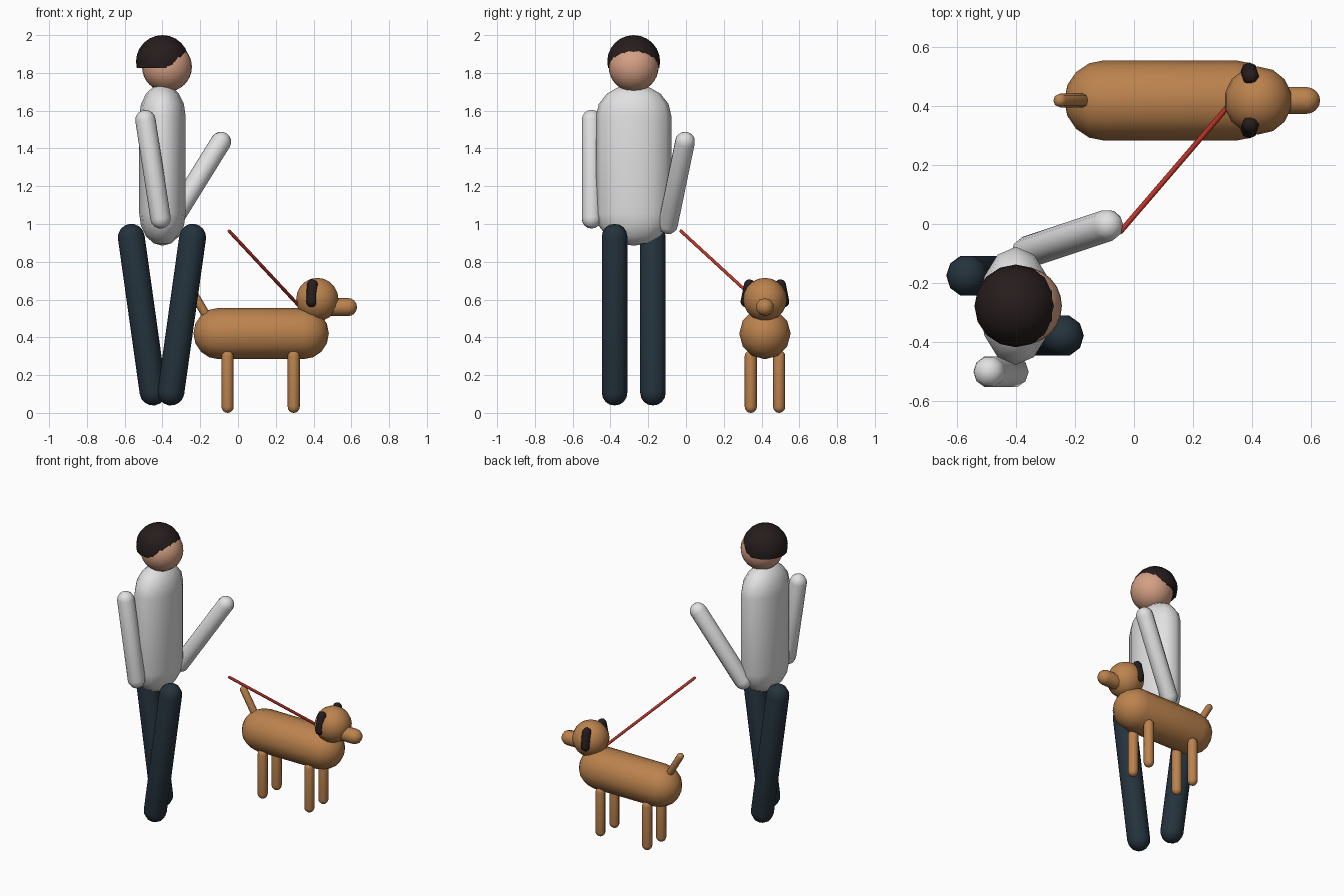
import bpy
import bmesh
from math import pi, sin, cos
from mathutils import Vector, Matrix

cube = bpy.data.objects.get("Cube")
if cube:
    bpy.data.objects.remove(cube, do_unlink=True)


def material(name, rgb):
    m = bpy.data.materials.new(name)
    m.use_nodes = True
    m.diffuse_color = (*rgb, 1)
    m.node_tree.nodes["Principled BSDF"].inputs["Base Color"].default_value = (*rgb, 1)
    return m


shirt = material("shirt grey", (0.75, 0.75, 0.75))
trousers = material("trouser navy", (0.018, 0.033, 0.046))
skin = material("skin", (0.66, 0.35, 0.23))
dark = material("dark brown", (0.02, 0.012, 0.012))
fur = material("tan fur", (0.50, 0.225, 0.075))
red = material("leash red", (0.5, 0.035, 0.022))


def finish(name, bm, mat):
    bmesh.ops.recalc_face_normals(bm, faces=bm.faces)
    for f in bm.faces:
        f.smooth = True
    mesh = bpy.data.meshes.new(name)
    bm.to_mesh(mesh)
    bm.free()
    mesh.materials.append(mat)
    obj = bpy.data.objects.new(name, mesh)
    bpy.context.collection.objects.link(obj)
    return obj


def capsule(name, a, b, r, mat, sides=10, rings=4, squash=(1, 1, 1)):
    """Round-ended tube between cap centres a and b."""
    a, b = Vector(a), Vector(b)
    half = (b - a).length / 2 / squash[2]
    # Half profile: bottom cap followed by top cap
    angles = [-pi / 2 + i * pi / 2 / rings for i in range(1, rings + 1)]
    profile = [(r * cos(t), r * sin(t) - half) for t in angles]
    profile += [(d, -z) for d, z in reversed(profile)]
    bm = bmesh.new()
    loops = [[bm.verts.new((d * cos(2 * pi * k / sides), d * sin(2 * pi * k / sides), z))
              for k in range(sides)] for d, z in profile]
    tips = [bm.verts.new((0, 0, s * (half + r))) for s in (-1, 1)]
    for k in range(sides):
        n = (k + 1) % sides
        for lo, hi in zip(loops, loops[1:]):
            bm.faces.new((lo[k], lo[n], hi[n], hi[k]))
        bm.faces.new((tips[0], loops[0][n], loops[0][k]))
        bm.faces.new((tips[1], loops[-1][k], loops[-1][n]))
    turn = Vector((0, 0, 1)).rotation_difference(b - a).to_matrix().to_4x4()
    bm.transform(Matrix.Translation((a + b) / 2) @ turn @ Matrix.Diagonal((*squash, 1)))
    return finish(name, bm, mat)


def ball(name, centre, r, mat, sides=16, rings=12, cut=None):
    """Sphere, optionally trimmed flat below height cut."""
    bm = bmesh.new()
    bmesh.ops.create_uvsphere(bm, u_segments=sides, v_segments=rings, radius=r,
                              matrix=Matrix.Translation(centre))
    if cut is not None:
        geom = bm.verts[:] + bm.edges[:] + bm.faces[:]
        res = bmesh.ops.bisect_plane(bm, geom=geom, plane_co=(0, 0, cut),
                                     plane_no=(0, 0, 1), clear_inner=True)
        rim = [e for e in res["geom_cut"] if isinstance(e, bmesh.types.BMEdge)]
        bmesh.ops.split_edges(bm, edges=rim)
        bmesh.ops.holes_fill(bm, edges=[e for e in bm.edges if e.is_boundary], sides=0)
    return finish(name, bm, mat)


# Walker: torso, head and hair
capsule("torso", (-0.4, -0.277, 1.055), (-0.4, -0.277, 1.57), 0.2, shirt,
        sides=12, squash=(0.615, 1, 0.85))
ball("head", (-0.376, -0.277, 1.832), 0.132, skin, sides=24, rings=16)
hair = ball("hair", (-0.4, -0.277, 1.86), 0.14, dark, sides=16, rings=12, cut=1.825)
for p in hair.data.polygons:
    if p.normal.z < -0.95:
        p.use_smooth = False

# Walker: limbs
capsule("right_arm", (-0.41, -0.5, 1.03), (-0.49, -0.5, 1.55), 0.054, shirt)
capsule("left_arm", (-0.36, -0.095, 1.0), (-0.09, -0.005, 1.435), 0.054, shirt)
capsule("right_leg", (-0.355, -0.378, 0.11), (-0.24, -0.378, 0.93), 0.071, trousers)
capsule("left_leg", (-0.45, -0.175, 0.11), (-0.565, -0.175, 0.93), 0.071, trousers)

# Dog: body, head, snout and tail
mid = 0.418
capsule("dog_body", (-0.1, mid, 0.42), (0.345, mid, 0.42), 0.136, fur, sides=12)
ball("dog_head", (0.42, mid, 0.6), 0.115, fur, sides=14, rings=10)
capsule("dog_snout", (0.46, mid, 0.56), (0.582, mid, 0.56), 0.048, fur)
capsule("dog_tail", (-0.17, mid, 0.52), (-0.25, mid, 0.655), 0.023, fur, sides=8)

# Dog: paired ears and legs
for side, s in (("left", 1), ("right", -1)):
    capsule("dog_ear_" + side, (0.39, mid + s * 0.1, 0.588), (0.394, mid + s * 0.082, 0.678),
            0.029, dark, sides=8)
    for end, x in (("front", 0.295), ("back", -0.055)):
        y = mid + s * 0.075
        capsule(f"dog_{end}_leg_{side}", (x, y, 0.032), (x, y, 0.3), 0.032, fur, sides=8)

# Leash
capsule("leash", (-0.046, -0.026, 0.962), (0.32, 0.4, 0.57), 0.009, red, sides=8, rings=2)
